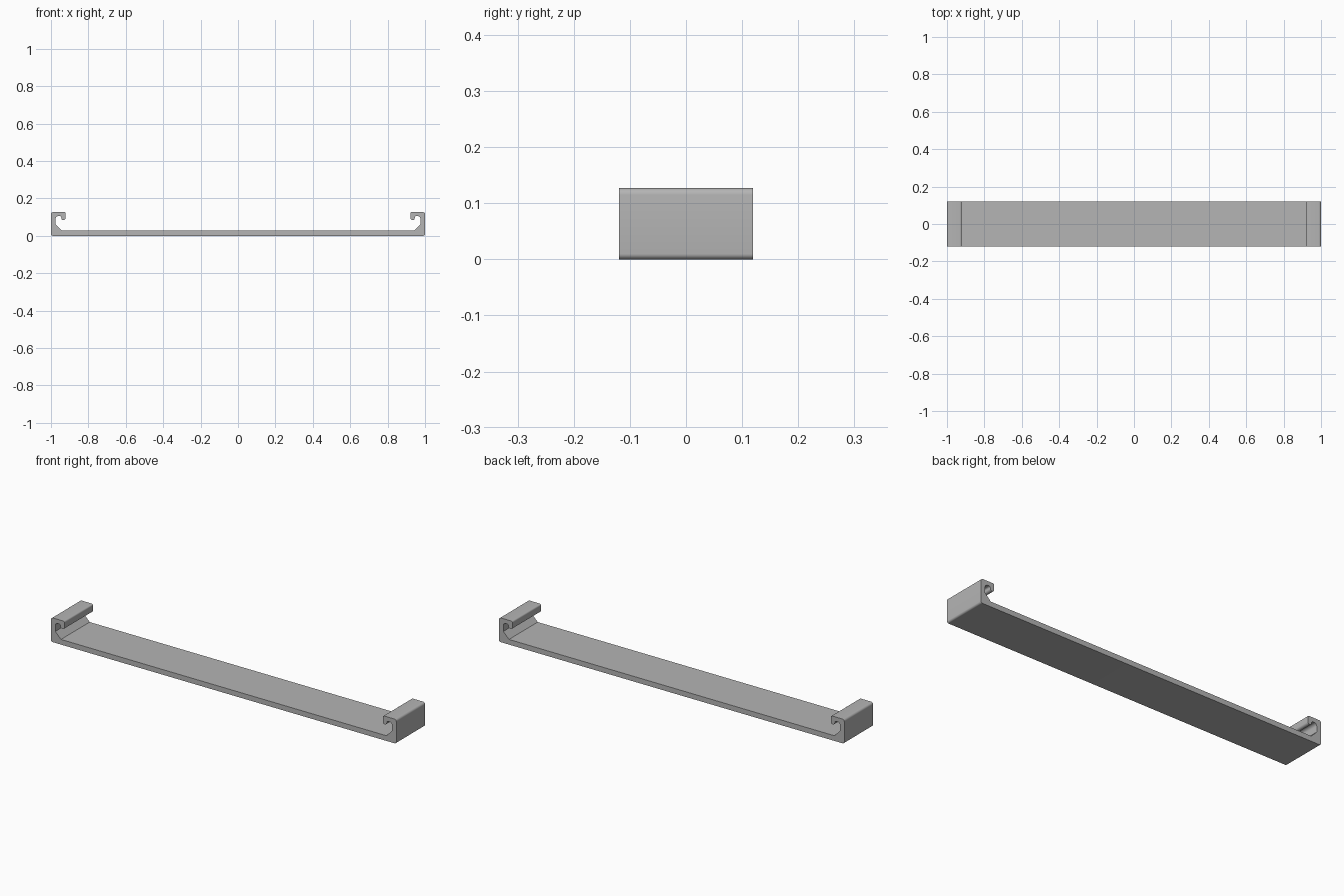
import bpy, bmesh, math
from mathutils import Vector

cube = bpy.data.objects.get("Cube")
if cube:
    bpy.data.objects.remove(cube, do_unlink=True)

HALF_DEPTH = 0.119
ARC_STEPS = 6

grey = bpy.data.materials.new("plain grey")
grey.use_nodes = True
colour = (0.46, 0.46, 0.46, 1)
grey.diffuse_color = colour
grey.node_tree.nodes["Principled BSDF"].inputs["Base Color"].default_value = colour

# Left end of the section: x, z, corner radius (wall, lip, hook, gusset)
half = [
    (1, 0, 0.01),
    (1, 0.127, 0.012),
    (0.922, 0.127, 0.008),
    (0.922, 0.084, 0.011),
    (0.945, 0.084, 0.011),
    (0.945, 0.105, 0.008),
    (0.975, 0.105, 0.015),
    (0.975, 0.06, 0),
    (0.942, 0.027, 0),
]
section = half + [(-x, z, r) for x, z, r in reversed(half)]


def rounded(points):
    """Replace each square corner that has a radius by an arc."""
    result = []
    for i, (x, z, r) in enumerate(points):
        p = Vector((x, z))
        if r == 0:
            result.append(p)
            continue
        before = Vector(points[i - 1][:2])
        after = Vector(points[(i + 1) % len(points)][:2])
        u = (before - p).normalized() * r
        v = (after - p).normalized() * r
        for k in range(ARC_STEPS + 1):
            t = math.pi / 2 * k / ARC_STEPS
            result.append(p + u + v - v * math.cos(t) - u * math.sin(t))
    return result


# Extrude the section through the depth
bm = bmesh.new()
outline = [bm.verts.new((p.x, -HALF_DEPTH, p.y)) for p in rounded(section)]
face = bm.faces.new(outline)
extruded = bmesh.ops.extrude_face_region(bm, geom=[face], use_keep_orig=True)
moved = [g for g in extruded["geom"] if isinstance(g, bmesh.types.BMVert)]
bmesh.ops.translate(bm, verts=moved, vec=(0, 2 * HALF_DEPTH, 0))
bmesh.ops.recalc_face_normals(bm, faces=bm.faces)

mesh = bpy.data.meshes.new("hooked_rail")
bm.to_mesh(mesh)
bm.free()
mesh.materials.append(grey)
rail = bpy.data.objects.new("hooked_rail", mesh)
bpy.context.collection.objects.link(rail)

# Smooth the rounded corners, keep the other edges sharp
bpy.ops.object.select_all(action="DESELECT")
rail.select_set(True)
bpy.context.view_layer.objects.active = rail
bpy.ops.object.shade_smooth_by_angle(angle=math.radians(30))
